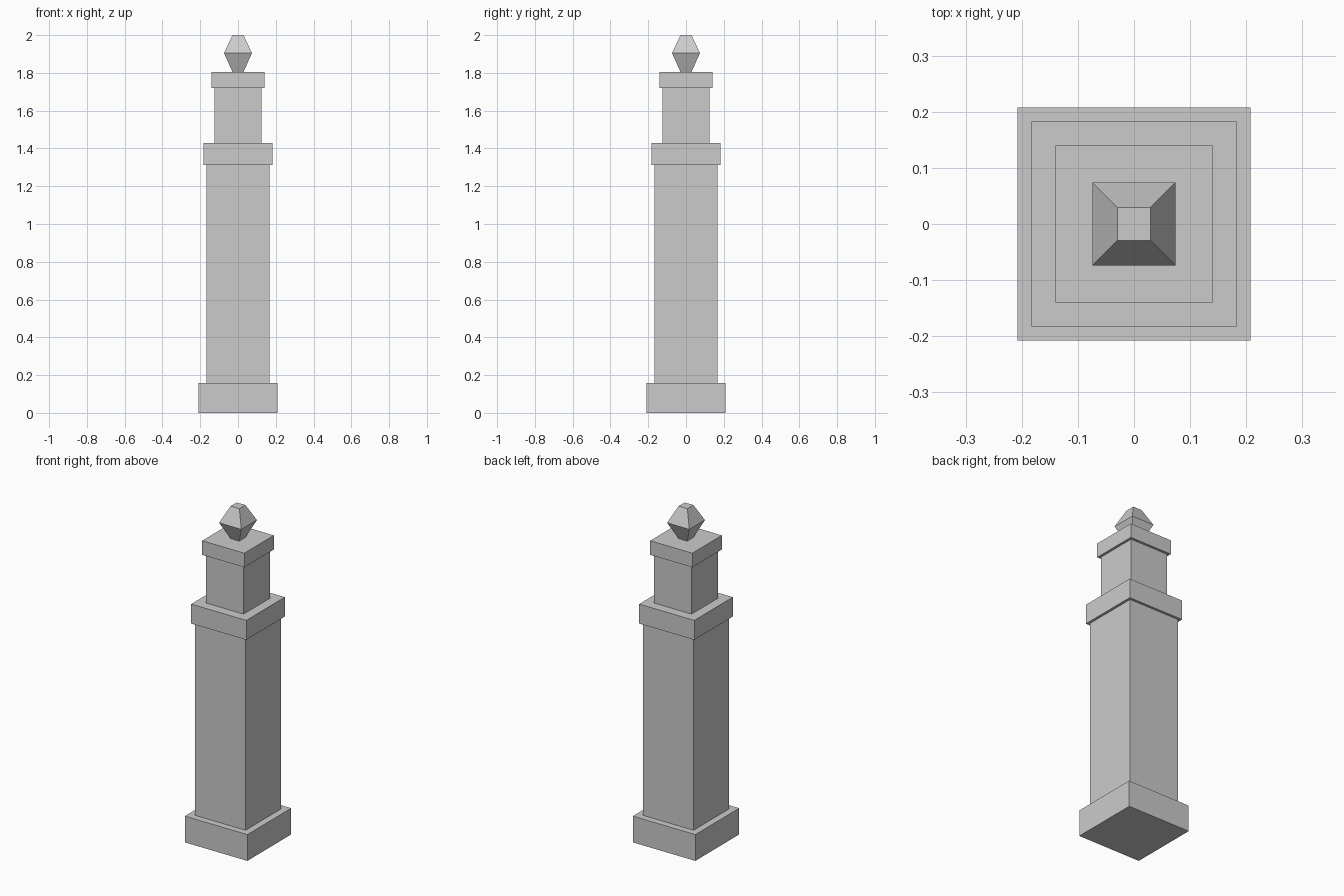
import bpy, bmesh

if "Cube" in bpy.data.objects:
    bpy.data.objects.remove(bpy.data.objects["Cube"])


def square_stack(name, rings):
    """Closed square-section solid through (half_width, z) rings."""
    bm = bmesh.new()
    loops = []
    for h, z in rings:
        loops.append([bm.verts.new((sx * h, sy * h, z))
                      for sx, sy in ((-1, -1), (1, -1), (1, 1), (-1, 1))])
    for lo, hi in zip(loops, loops[1:]):
        for i in range(4):
            j = (i + 1) % 4
            bm.faces.new((lo[i], lo[j], hi[j], hi[i]))
    bm.faces.new(loops[0][::-1])
    bm.faces.new(loops[-1])
    mesh = bpy.data.meshes.new(name)
    bm.to_mesh(mesh)
    bm.free()
    obj = bpy.data.objects.new(name, mesh)
    bpy.context.collection.objects.link(obj)
    return obj


# Straight blocks from the ground up: name, half width, top height
blocks = [
    ("plinth", 0.208, 0.158),
    ("lower_shaft", 0.168, 1.312),
    ("collar", 0.183, 1.429),
    ("upper_shaft", 0.125, 1.72),
    ("cap", 0.14, 1.805),
]
z = 0.0
for name, half, top in blocks:
    square_stack(name, [(half, z), (half, top)])
    z = top

# Faceted finial: narrow foot, wide middle, narrow flat top
square_stack("finial", [(0.029, z), (0.074, 1.905), (0.029, 2.0)])
